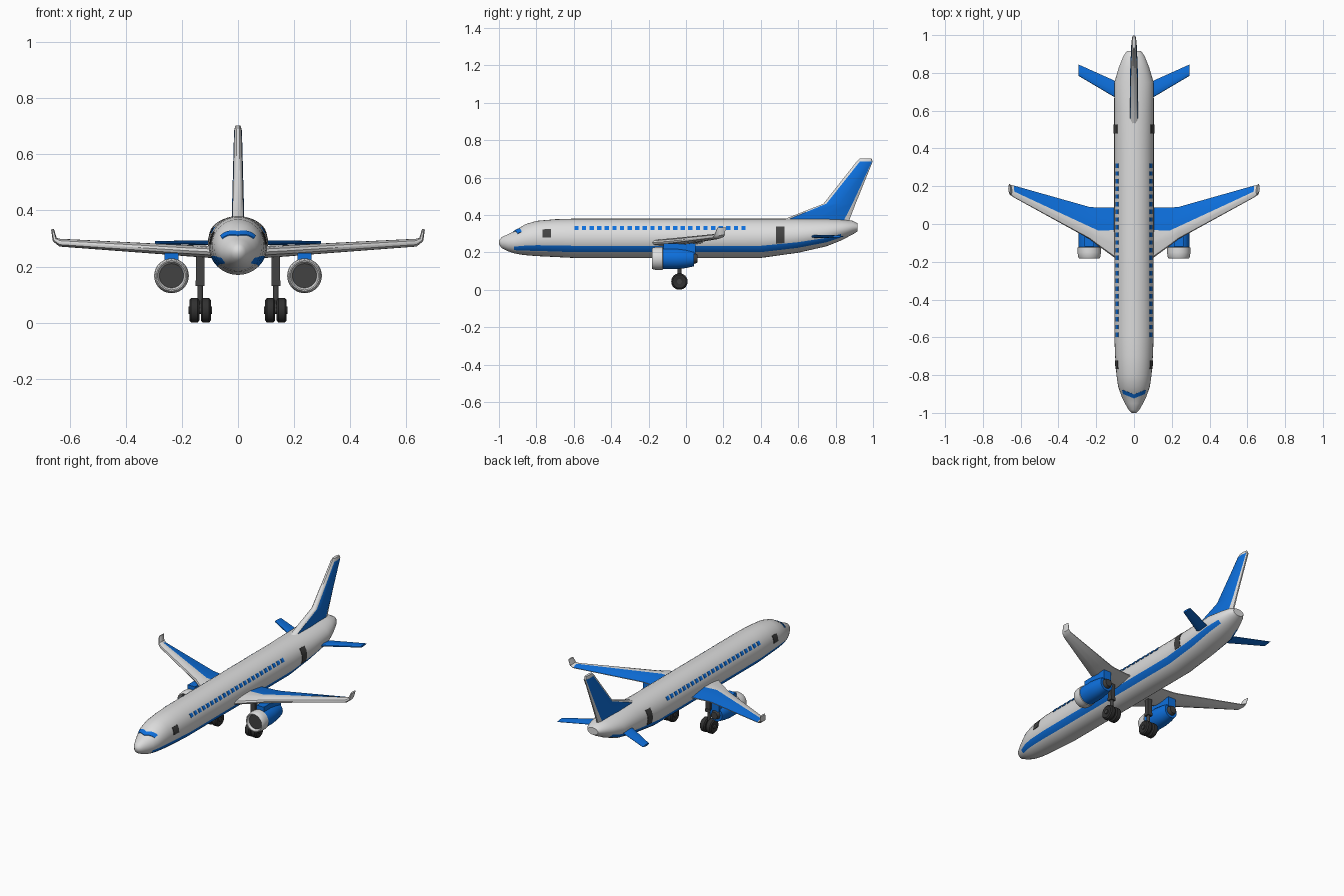
import bpy, bmesh, math
from mathutils import Vector

if "Cube" in bpy.data.objects:
    bpy.data.objects.remove(bpy.data.objects["Cube"])


def material(name, rgb):
    m = bpy.data.materials.new(name)
    m.diffuse_color = (*rgb, 1)
    m.use_nodes = True
    m.node_tree.nodes["Principled BSDF"].inputs["Base Color"].default_value = m.diffuse_color
    return m


WHITE = material("light_grey_paint", (0.72, 0.72, 0.72))
BLUE = material("blue_paint", (0.004, 0.16, 0.72))
DARK = material("dark_grey", (0.055, 0.055, 0.055))
TYRE = material("tyre_black", (0.03, 0.03, 0.03))


def build(name, lofts, mats, mirror=False, angle=35):
    """Skin lists of equal rings into one object; each loft is (rings, material rule)."""
    bm = bmesh.new()
    for rings, rule in lofts:
        vs = [[bm.verts.new(p) for p in ring] for ring in rings]
        n = len(vs[0])
        for i in range(len(vs) - 1):
            for j in range(n):
                k = (j + 1) % n
                f = bm.faces.new((vs[i][j], vs[i][k], vs[i + 1][k], vs[i + 1][j]))
                f.material_index = rule(i, j) if rule else 0
        for cap, i in ((vs[0], 0), (vs[-1], len(vs) - 2)):
            f = bm.faces.new(cap)
            f.material_index = rule(i, -1) if rule else 0
    bmesh.ops.recalc_face_normals(bm, faces=bm.faces)
    me = bpy.data.meshes.new(name)
    bm.to_mesh(me)
    bm.free()
    ob = bpy.data.objects.new(name, me)
    bpy.context.collection.objects.link(ob)
    for m in mats:
        me.materials.append(m)
    bpy.ops.object.select_all(action='DESELECT')
    ob.select_set(True)
    bpy.context.view_layer.objects.active = ob
    bpy.ops.object.shade_smooth_by_angle(angle=math.radians(angle))
    if mirror:
        ob.modifiers.new("mirror", 'MIRROR').use_mirror_merge = False
    return ob


def lathe(profile, centre, axis, n=32):
    """Rings of (position along axis, radius) around axis 'x', 'y' or 'z'."""
    rings = []
    for d, r in profile:
        ring = []
        for j in range(n):
            a = 2 * math.pi * j / n
            u, v = r * math.cos(a), r * math.sin(a)
            off = {'x': (d, u, v), 'y': (u, d, v), 'z': (u, v, d)}[axis]
            ring.append(Vector(centre) + Vector(off))
        rings.append(ring)
    return rings


def box(x0, x1, y0, y1, z0, z1):
    return [[(x0, y0, z), (x1, y0, z), (x1, y1, z), (x0, y1, z)] for z in (z0, z1)]


# Fuselage: y, bottom z, top z, half width
BODY = [(-1, .243, .265, .012), (-.985, .222, .281, .028), (-.95, .205, .298, .048),
        (-.92, .195, .311, .063), (-.89, .189, .331, .074), (-.86, .185, .350, .084),
        (-.8, .180, .368, .093), (-.7, .175, .377, .1), (-.6, .17, .38, .104),
        (.4, .17, .38, .105), (.6, .198, .38, .105), (.75, .232, .379, .104),
        (.83, .264, .375, .08), (.89, .295, .369, .056), (.917, .312, .355, .036)]


def skin(y, deg, off=0.0):
    """Point on the fuselage at station y and angle above the horizontal."""
    for a, b in zip(BODY, BODY[1:]):
        if y <= b[0]:
            break
    t = (y - a[0]) / (b[0] - a[0])
    zb, zt, rx = (a[i] + t * (b[i] - a[i]) for i in (1, 2, 3))
    c, s = math.cos(math.radians(deg)), math.sin(math.radians(deg))
    return ((rx + off) * c, y, (zb + zt) / 2 + ((zt - zb) / 2 + off) * s)


N = 32
STEP = 360 / N


def body_paint(i, j):
    # lower side stripe between 22.5 and 45 degrees under the centre line
    side = j in (N - 4, N - 3) or j in (N // 2 + 2, N // 2 + 3)
    return 1 if side and 3 <= i <= 11 else 0


build("fuselage", [([[skin(b[0], j * STEP) for j in range(N)] for b in BODY], body_paint)],
      [WHITE, BLUE], angle=50)


# Thin plates that follow the fuselage skin
def plate(y0, y1, a0, a1, n=4, bow=0.0, o=0.003):
    rings = []
    for k in range(n + 1):
        a = a0 + (a1 - a0) * k / n
        d = bow * abs(math.cos(math.radians(a)))
        rings.append([skin(y0 + d, a, o), skin(y1 + d, a, o), skin(y1 + d, a, -o), skin(y0 + d, a, -o)])
    return rings, None


windows = [plate(-.597 + .0406 * k, -.574 + .0406 * k, 25, 38, 2) for k in range(23)]
build("cabin_windows", windows, [BLUE], True)
build("doors", [plate(-.768, -.722, 2, 29), plate(.48, .526, -20, 34)], [DARK], True)
build("windshield", [plate(-.924, -.902, 38, 142, 16, .03)], [BLUE])


# Wings: x, leading y, trailing y, z, thickness, paint line fraction, tilt
WING = [(.06, -.21, .087, .25, .044, .6, 0), (.19, -.115, .087, .257, .040, .4, 0),
        (.235, -.08, .09, .260, .038, .39, 0), (.635, .14, .203, .285, .028, .5, 5),
        (.653, .152, .207, .296, .018, .5, 50), (.661, .168, .213, .333, .010, .5, 80)]


def aerofoil(x, y0, y1, z, t, f, tilt):
    top = [(0, 0), (.03, .5), (f / 2, .95), (f, 1), ((1 + f) / 2, .6), (1, .12)]
    pts = top + [(s, -h) for s, h in reversed(top[1:])]
    a = math.radians(tilt)
    return [(x - math.sin(a) * h * t / 2, y0 + s * (y1 - y0), z + math.cos(a) * h * t / 2)
            for s, h in pts]


build("wings", [([aerofoil(*w) for w in WING], lambda i, j: 1 if j in (3, 4) and i < 3 else 0)],
      [WHITE, BLUE], True, 40)

# Tailplane
TAIL = [(.05, .64, .735, .285, .018, .4, 0), (.295, .785, .845, .285, .012, .4, 0)]
build("tailplane", [([aerofoil(*w) for w in TAIL], None)], [BLUE], True, 40)

# Fin: z, leading y, trailing y, half thickness, blue from, blue to
FIN = [(.355, .48, .868, .022, .07, .92), (.385, .545, .878, .022, .07, .92),
       (.46, .735, .907, .02, .09, .90), (.685, .912, .998, .014, .2, .96),
       (.702, .928, .992, .009, .2, .96)]


def fin_ring(z, y0, y1, t, a, b):
    half = [(0, .35), (a, .9), ((a + b) / 2, 1), (b, .6), (1, .2)]
    pts = half + [(s, -h) for s, h in reversed(half)]
    return [(h * t, y0 + s * (y1 - y0), z) for s, h in pts]


build("tail_fin", [([fin_ring(*f) for f in FIN], lambda i, j: 1 if j in (1, 2, 6, 7) and i < 3 else 0)],
      [WHITE, BLUE], True).modifiers.clear()

# Engines under the wings
E = (.237, 0, .167)
build("engine_intake_ring", [(lathe([(-.155, .040), (-.172, .045), (-.181, .050), (-.182, .054),
                                     (-.174, .059), (-.15, .062), (-.125, .061), (-.122, .055)], E, 'y'), None)],
      [WHITE], True)
build("engine_fan", [(lathe([(-.166, .044), (-.158, .044)], E, 'y'), None)], [DARK], True)
build("engine_body", [(lathe([(-.13, .057), (-.05, .057), (0, .051), (.042, .042)], E, 'y'), None)],
      [BLUE], True)
build("engine_exhaust", [(lathe([(.03, .030), (.045, .028), (.062, .022)], E, 'y'), None)],
      [DARK], True)
build("engine_pylon", [(box(.212, .262, -.12, .05, .19, .248), None)], [BLUE], True)

# Main landing gear
GX, GY, GZ = .135, -.035, .044
build("gear_strut", [(box(GX - .015, GX + .015, GY - .013, GY + .013, .15, .245), None),
                     (box(GX - .016, GX + .016, GY - .016, GY + .016, .13, .15), None),
                     (lathe([(.04, .010), (.14, .010)], (GX, GY, 0), 'z', 16), None),
                     (lathe([(-.042, .013), (.042, .013)], (GX, GY, GZ), 'x', 16), None)],
      [DARK], True)
tyre = [(-.015, .02), (-.018, .026), (-.018, .036), (-.012, .043), (0, .044),
        (.012, .043), (.018, .036), (.018, .026), (.015, .02)]
build("gear_wheels", [(lathe(tyre, (GX + s * .0205, GY, GZ), 'x'), None) for s in (-1, 1)],
      [TYRE], True)
